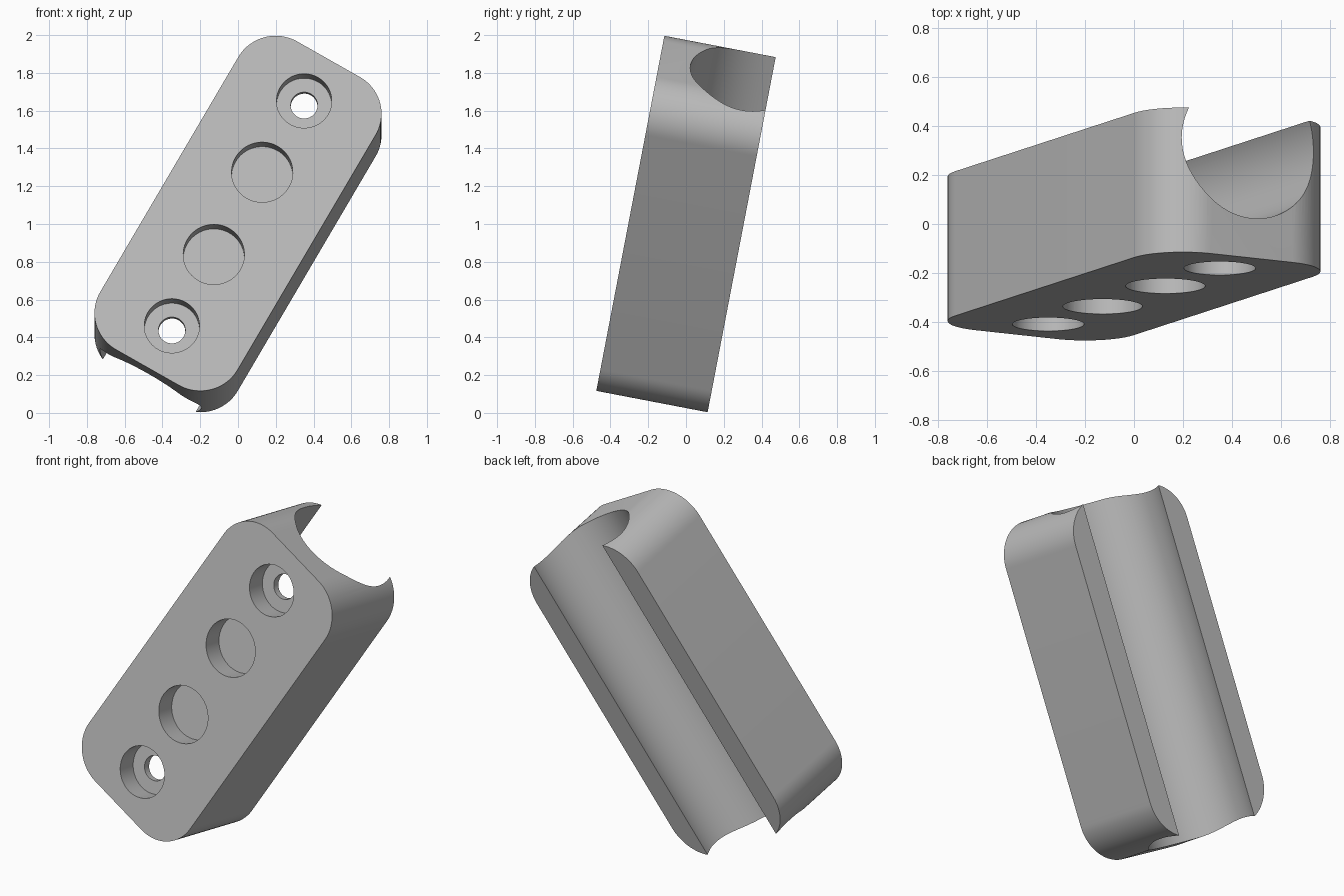
import bpy, bmesh
from math import radians, sin, cos, pi
from mathutils import Matrix

cube = bpy.data.objects.get("Cube")
if cube:
    bpy.data.objects.remove(cube, do_unlink=True)

# Dimensions: block is modelled upright, long axis on z, front facing -y
HALF_W, HALF_L, HALF_D, CORNER = 0.42, 0.959, 0.30, 0.228
POCKET_DEPTH = 0.125
TILT = (Matrix.Translation((0, 0, 1))
        @ Matrix.Rotation(radians(-10.85), 4, 'X')
        @ Matrix.Rotation(radians(30), 4, 'Y'))

grey = bpy.data.materials.new("plain grey")
grey.use_nodes = True
GREY = (0.5, 0.5, 0.5, 1)
grey.diffuse_color = GREY
grey.node_tree.nodes["Principled BSDF"].inputs["Base Color"].default_value = GREY


def add_object(name, bm):
    bmesh.ops.recalc_face_normals(bm, faces=bm.faces)
    mesh = bpy.data.meshes.new(name)
    bm.to_mesh(mesh)
    bm.free()
    mesh.materials.append(grey)
    obj = bpy.data.objects.new(name, mesh)
    bpy.context.collection.objects.link(obj)
    return obj


def rounded_block(name, steps=20):
    bm = bmesh.new()
    ring = []
    for quarter, (sx, sz) in enumerate([(1, 1), (-1, 1), (-1, -1), (1, -1)]):
        for i in range(steps + 1):
            a = (quarter + i / steps) * pi / 2
            ring.append(bm.verts.new((sx * (HALF_W - CORNER) + CORNER * cos(a), -HALF_D,
                                      sz * (HALF_L - CORNER) + CORNER * sin(a))))
    face = bm.faces.new(ring)
    back = bmesh.ops.extrude_face_region(bm, geom=[face])["geom"]
    bmesh.ops.translate(bm, vec=(0, 2 * HALF_D, 0),
                        verts=[v for v in back if isinstance(v, bmesh.types.BMVert)])
    return add_object(name, bm)


def cylinder(name, radius, length, matrix, segments=64):
    bm = bmesh.new()
    bmesh.ops.create_cone(bm, cap_ends=True, segments=segments, radius1=radius,
                          radius2=radius, depth=length, matrix=matrix)
    obj = add_object(name, bm)
    obj.hide_render = True
    return obj


def front_hole(name, radius, depth, z):
    # Starts a little in front of the face and stops at the given depth
    lead = 0.1
    place = (Matrix.Translation((0, -HALF_D + (depth - lead) / 2, z))
             @ Matrix.Rotation(pi / 2, 4, 'X'))
    return cylinder(name, radius, depth + lead, place)


block = rounded_block("mounting_block")

# Round channel along the back, then screw holes and blind pockets at the front
cutters = [cylinder("channel_cutter", 0.31, 3, Matrix.Translation((0, 0.175, 0)), 128)]
for side in (-1, 1):
    cutters += [front_hole("counterbore_cutter", 0.146, POCKET_DEPTH, side * 0.70),
                front_hole("screw_hole_cutter", 0.071, 0.35, side * 0.70),
                front_hole("round_pocket_cutter", 0.162, POCKET_DEPTH, side * 0.256)]

bpy.ops.object.select_all(action='DESELECT')
bpy.context.view_layer.objects.active = block
block.select_set(True)
for cutter in cutters:
    mod = block.modifiers.new("cut", 'BOOLEAN')
    mod.operation = 'DIFFERENCE'
    mod.solver = 'EXACT'
    mod.object = cutter
    bpy.ops.object.modifier_apply(modifier=mod.name)
    bpy.data.objects.remove(cutter, do_unlink=True)

# Lean the finished block and shade its curves smooth
block.data.transform(TILT)
bpy.ops.object.shade_smooth_by_angle(angle=radians(30))
